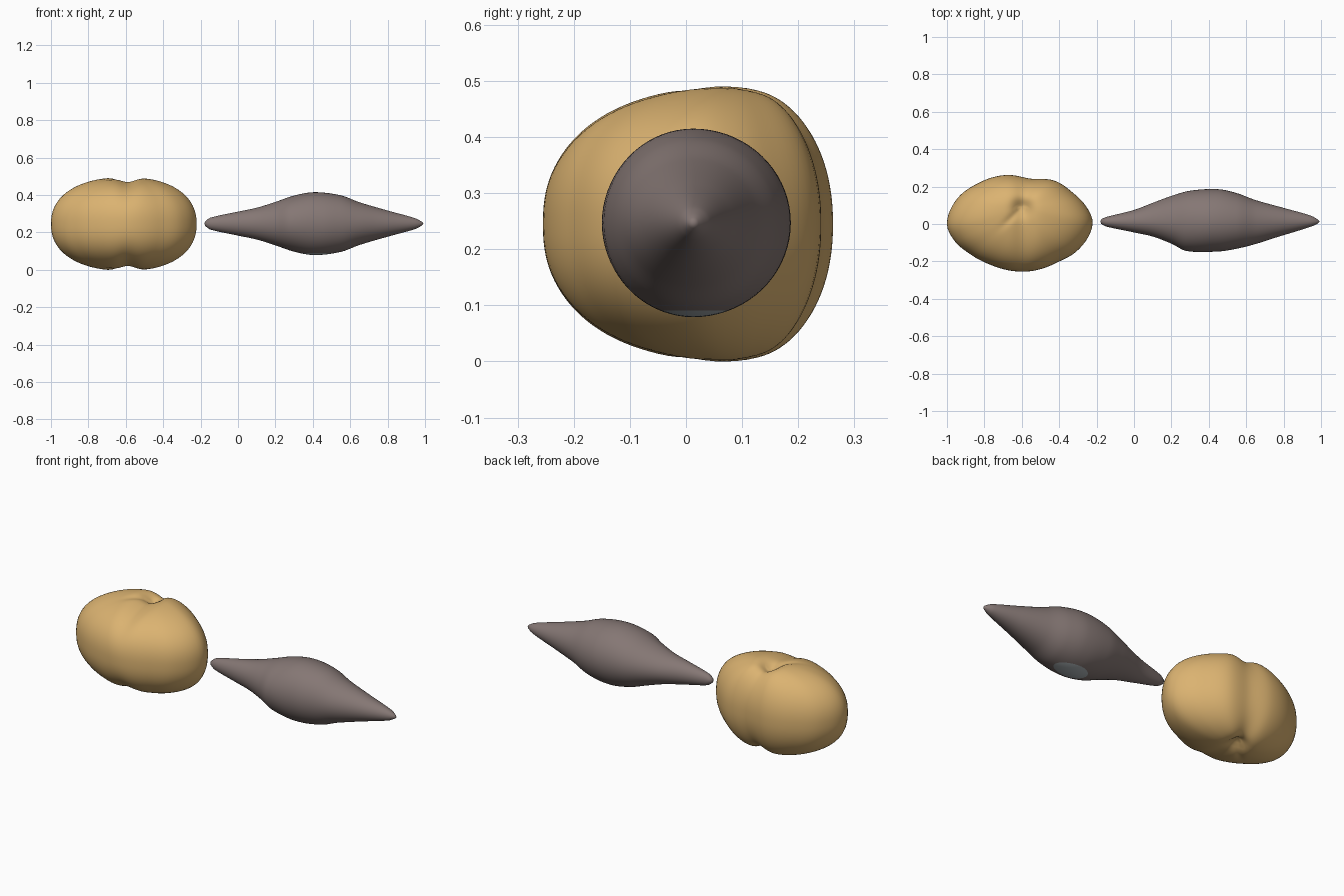
import bpy, bmesh, math

if "Cube" in bpy.data.objects:
    bpy.data.objects.remove(bpy.data.objects["Cube"])

def material(name, rgb):
    m = bpy.data.materials.new(name)
    m.diffuse_color = (*rgb, 1)
    m.use_nodes = True
    m.node_tree.nodes["Principled BSDF"].inputs["Base Color"].default_value = m.diffuse_color
    return m

def spline(p, t):
    """Catmull-Rom value through (position, value) pairs"""
    i = max(k for k in range(1, len(p) - 2) if p[k][0] <= t or k == 1)
    (x0, a), (x1, b), (x2, c), (x3, d) = p[i - 1:i + 3]
    h = x2 - x1
    u = (t - x1) / h
    m1, m2 = (c - a) / (x2 - x0) * h, (d - b) / (x3 - x1) * h
    return ((2*u**3 - 3*u*u + 1) * b + (u**3 - 2*u*u + u) * m1
            + (3*u*u - 2*u**3) * c + (u**3 - u*u) * m2)

def loft(name, start, rings, end, mats, cut=None):
    """Closed skin through rings of points between two poles"""
    bm = bmesh.new()
    a, b = bm.verts.new(start), bm.verts.new(end)
    rs = [[bm.verts.new(p) for p in r] for r in rings]
    n = len(rs[0])
    for j in range(n):
        k = (j + 1) % n
        bm.faces.new((a, rs[0][k], rs[0][j]))
        bm.faces.new((b, rs[-1][j], rs[-1][k]))
        for r, s in zip(rs, rs[1:]):
            bm.faces.new((r[j], r[k], s[k], s[j]))
    if cut is not None:  # clean colour boundary at this height
        bmesh.ops.bisect_plane(bm, geom=bm.verts[:] + bm.edges[:] + bm.faces[:],
                               plane_co=(0, 0, cut), plane_no=(0, 0, 1))
    bmesh.ops.recalc_face_normals(bm, faces=bm.faces)
    for f in bm.faces:
        f.smooth = True
        if cut is not None and f.calc_center_median().z < cut:
            f.material_index = 1
    me = bpy.data.meshes.new(name)
    bm.to_mesh(me)
    bm.free()
    for m in mats:
        me.materials.append(m)
    ob = bpy.data.objects.new(name, me)
    bpy.context.collection.objects.link(ob)
    return ob

tan = material("tan", (0.71, 0.45, 0.165))
brown = material("grey brown", (0.235, 0.185, 0.175))
grey = material("pale grey", (0.40, 0.44, 0.46))

# Rounded lump: plan outline swept to dimpled poles
CX, CZ = -0.61, 0.245
plan = [(-1, 0), (-.95, .13), (-.83, .22), (-.68, .262), (-.55, .242), (-.42, .23),
        (-.33, .17), (-.26, .10), (-.222, .02), (-.235, -.05), (-.30, -.14),
        (-.42, -.21), (-.6, -.255), (-.75, -.225), (-.87, -.165), (-.96, -.09)]
polar = sorted((math.atan2(y, x - CX) % math.tau, math.hypot(x - CX, y)) for x, y in plan)
polar = ([(a - math.tau, r) for a, r in polar[-3:]] + polar
         + [(a + math.tau, r) for a, r in polar[:3]])

def lump_point(a, lat):
    e = 0.88
    rho = abs(math.cos(lat)) ** e
    s = math.copysign(1, lat)
    r = spline(polar, a) * rho
    x = CX + r * math.cos(a) + 0.01 * (1 - rho)
    y = r * math.sin(a) + 0.09 * (1 - rho) ** 1.3
    h = 0.25 * abs(math.sin(lat)) ** e
    # valley between the lobes, pole dimple and a fine crease
    fade = abs(math.sin(lat))
    h -= 0.021 * fade * math.exp(-((x + .59) / .055) ** 2)
    h -= 0.03 * fade * math.exp(-((x + .6) ** 2 + (y - .09) ** 2) / .045 ** 2)
    along = ((-.6 - x) + (.09 - y)) / math.sqrt(2)
    across = ((-.6 - x) - (.09 - y)) / math.sqrt(2)
    h -= 0.008 * fade * math.exp(-(across / .02) ** 2 - ((along - .08) / .07) ** 2)
    return (x, y, CZ + s * h)

N, M = 96, 64
lats = [-math.pi / 2 + math.pi * i / M for i in range(1, M)]
loft("rounded_lump", lump_point(0, -math.pi / 2 + 1e-6),
     [[lump_point(math.tau * j / N, t) for j in range(N)] for t in lats],
     lump_point(0, math.pi / 2 - 1e-6), [tan])

# Pointed spindle: separate profiles for back, front and height
AY, AZ = 0.013, 0.247
back = [(-.15, .024), (0, .062), (.1, .1), (.2, .137), (.3, .165), (.45, .173),
        (.55, .152), (.65, .115), (.8, .073), (.95, .03)]
front = [(-.15, .026), (0, .058), (.1, .08), (.2, .118), (.28, .157), (.45, .16),
         (.55, .145), (.65, .12), (.75, .088), (.95, .026)]
high = [(-.15, .031), (0, .064), (.1, .085), (.2, .116), (.3, .150), (.41, .168),
        (.55, .151), (.65, .114), (.8, .070), (.95, .028)]
back, front, high = ([(-.2, 0), (-.176, .012)] + p + [(.985, .009), (1, 0)]
                     for p in (back, front, high))

def ring(x, n=72):
    b, f, h = (spline(p, x) for p in (back, front, high))
    pts = []
    for j in range(n):
        a = math.tau * j / n
        c = math.cos(a)
        pts.append((x, AY + c * (b if c > 0 else f), AZ + h * math.sin(a)))
    return pts

K = 90
loft("spindle", (-.18, AY, AZ), [ring(-.175 + 1.159 * i / K) for i in range(K + 1)],
     (.992, AY, AZ), [brown, grey], cut=0.091)
